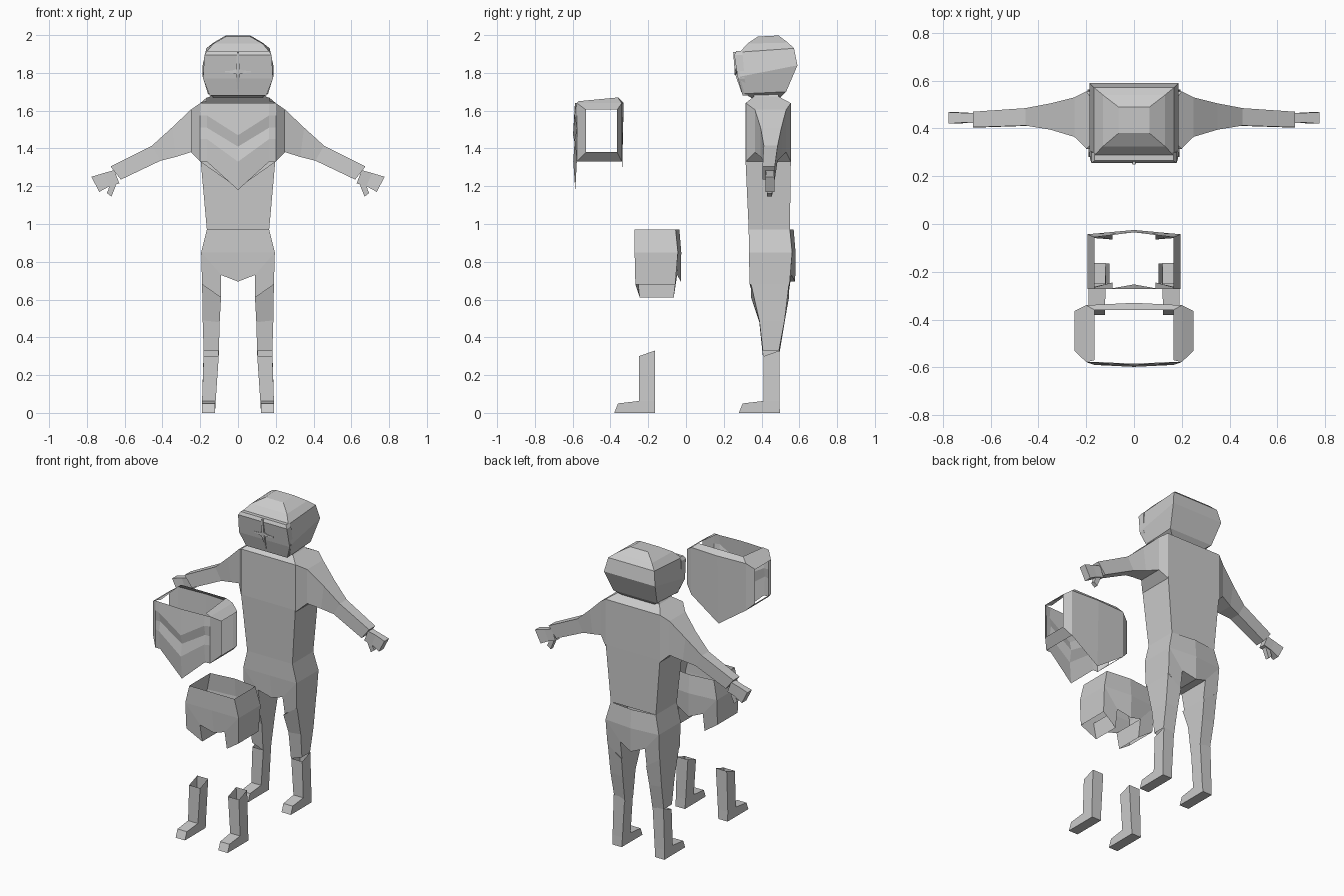
import bpy, bmesh
from mathutils import Vector

if "Cube" in bpy.data.objects:
    bpy.data.objects.remove(bpy.data.objects["Cube"])


def build(name, verts, faces, mirror=True, dy=0.0):
    """Flat-shaded mesh object, optionally mirrored over x = 0."""
    bm = bmesh.new()
    vs = [bm.verts.new(Vector(v) + Vector((0, dy, 0))) for v in verts]
    for f in faces:
        bm.faces.new([vs[i] for i in f])
    bmesh.ops.recalc_face_normals(bm, faces=bm.faces)
    me = bpy.data.meshes.new(name)
    bm.to_mesh(me)
    bm.free()
    ob = bpy.data.objects.new(name, me)
    bpy.context.collection.objects.link(ob)
    if mirror:
        ob.modifiers.new("mirror", 'MIRROR')
    return ob


def loft(name, rings, start=True, end=True, mirror=True, dy=0.0):
    """Skin through four-cornered rings."""
    faces = []
    for r in range(len(rings) - 1):
        for k in range(4):
            a, b = 4 * r + k, 4 * r + (k + 1) % 4
            faces.append((a, b, b + 4, a + 4))
    if start:
        faces.append((0, 1, 2, 3))
    if end:
        n = 4 * len(rings)
        faces.append((n - 4, n - 3, n - 2, n - 1))
    return build(name, [p for r in rings for p in r], faces, mirror, dy)


def level(hw, yf, yb, zf, zb=None):
    """Ring centred on x = 0, front and back may differ in height."""
    zb = zf if zb is None else zb
    return [(-hw, yf, zf), (hw, yf, zf), (hw, yb, zb), (-hw, yb, zb)]


def limb(x0, z0, x1, z1, yf, yb):
    """Ring spanning two (x, z) points and a depth."""
    return [(x0, yf, z0), (x1, yf, z1), (x1, yb, z1), (x0, yb, z0)]


# Torso and neck
loft("torso", [level(.165, .332, .55, .97), level(.198, .315, .555, 1.34),
               level(.2, .315, .555, 1.64), level(.15, .36, .49, 1.675),
               level(.13, .36, .49, 1.70)], start=False, mirror=False)

# Head with tilted bands
loft("head", [level(.12, .35, .50, 1.665, 1.67), level(.16, .31, .53, 1.69, 1.70),
              level(.187, .285, .59, 1.78, 1.84), level(.168, .285, .572, 1.91, 1.93),
              level(.13, .325, .54, 1.955, 1.96), level(.065, .38, .49, 1.992, 1.998)],
     mirror=False)

# Face plate with cross-shaped ridges
loft("visor", [level(.15, .30, .325, 1.68), level(.185, .275, .31, 1.77),
               level(.178, .255, .30, 1.895), level(.165, .265, .30, 1.915)], mirror=False)
loft("visor_ridge", [level(.003, .292, .31, 1.70), level(.010, .258, .29, 1.80),
                     level(.006, .25, .28, 1.91)], mirror=False)
loft("brow_ridge", [limb(0, 1.825, 0, 1.79, .258, .29), limb(.03, 1.812, .03, 1.80, .264, .29),
                    limb(.07, 1.81, .07, 1.802, .267, .29)])

# Arms and hands
shoulder = [limb(.2, 1.64, .2, 1.33, .317, .555), limb(.25, 1.605, .25, 1.38, .365, .53)]
loft("arm", shoulder + [limb(.35, 1.51, .33, 1.355, .395, .505),
                        limb(.455, 1.415, .41, 1.335, .412, .485),
                        limb(.675, 1.305, .62, 1.235, .405, .47)])
loft("hand", [limb(.655, 1.285, .628, 1.215, .42, .465),
              limb(.71, 1.27, .68, 1.20, .425, .465),
              limb(.776, 1.25, .735, 1.17, .42, .468)])
loft("thumb", [limb(.64, 1.225, .68, 1.215, .428, .458), limb(.65, 1.195, .685, 1.185, .428, .458),
               limb(.67, 1.145, .695, 1.165, .43, .456)])


# Pelvis shell, reused as the loose shorts
def pelvis(name, dy, floor):
    half = [(0, .97), (.165, .97), (.195, .85), (0, .85), (0, .695),
            (.09, .73), (.09, .61), (.19, .68)]
    front = [.332, .332, .333, .333, .352, .336, .36, .337]
    back = [.57, .55, .562, .58, .578, .558, .54, .548]
    verts = [(x, y, z) for (x, z), y in zip(half, front)]
    verts += [(x, y, z) for (x, z), y in zip(half, back)]
    panel = [(0, 1, 2, 3), (3, 2, 5, 4), (2, 7, 6, 5)]
    faces = panel + [tuple(i + 8 for i in f) for f in panel]
    strips = [(1, 2), (2, 7), (5, 6)] + ([(4, 5)] if floor else [])
    faces += [(a, b, b + 8, a + 8) for a, b in strips]
    build(name, verts, faces, dy=dy)


pelvis("pelvis", 0, True)
pelvis("shorts", -.605, False)

# Legs
loft("leg", [limb(.09, .61, .19, .68, .345, .545), limb(.097, .48, .187, .49, .388, .522),
             limb(.102, .30, .182, .33, .407, .492)], start=False, end=False)


# Boots: profile swept across the foot, worn and loose pairs
def boots(name, dy):
    side = [(.41, .30), (.41, .063), (.30, .05), (.28, 0), (.497, 0), (.495, .063), (.495, .33)]
    inner = [.102, .118, .122, .122, .122, .118, .102]
    outer = [.182, .19, .19, .19, .19, .19, .182]
    n = len(side)
    verts = [(x, y, z) for x, (y, z) in zip(inner, side)]
    verts += [(x, y, z) for x, (y, z) in zip(outer, side)]
    walls = [(0, 1, 5, 6), (1, 2, 3, 4, 5)]
    faces = walls + [tuple(i + n for i in f) for f in walls]
    faces += [(i, i + 1, i + 1 + n, i + n) for i in range(n - 1)]
    build(name, verts, faces, dy=dy)


boots("worn_boots", 0)
boots("loose_boots", -.66)

# Loose vest: arm openings, chevron front, pointed back, collar
off = -.895
loft("vest_armhole", shoulder, start=False, end=False, dy=off)
rows = [(1.64, 1.64, .315), (1.575, 1.47, .305), (1.51, 1.41, .318),
        (1.45, 1.33, .306), (1.33, 1.18, .317)]
verts = []
for zo, zc, y in rows:
    verts += [(0, y - .008, zc), (.165, y, zo), (.2, .317, zo)]
faces = []
for r in range(len(rows) - 1):
    for c in range(2):
        a = 3 * r + c
        faces.append((a, a + 1, a + 4, a + 3))
build("vest_front", verts, faces, dy=off)
build("vest_back", [(0, .565, 1.64), (.2, .555, 1.64), (.2, .555, 1.33), (0, .555, 1.19)],
      [(0, 1, 2, 3)], dy=off)
build("vest_collar", [(.2, .317, 1.64), (.2, .555, 1.64), (0, .565, 1.64),
                      (.165, .325, 1.65), (.165, .535, 1.67), (0, .535, 1.67)],
      [(0, 1, 4, 3), (1, 2, 5, 4)], dy=off)
